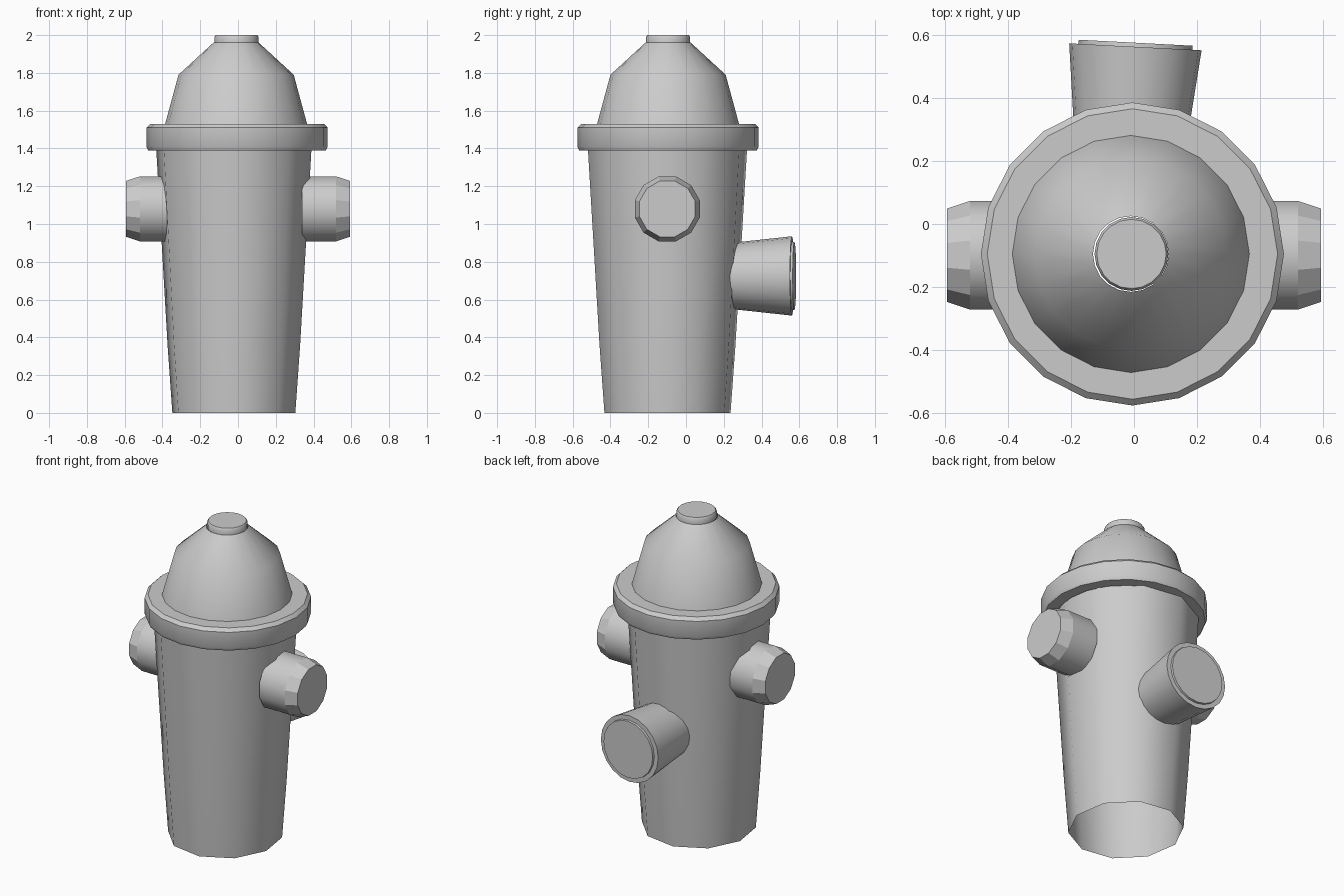
import bpy, bmesh, math
from mathutils import Vector

if "Cube" in bpy.data.objects:
    bpy.data.objects.remove(bpy.data.objects["Cube"])


def lathe(name, profile, sides, origin, axis='Z', phase=0.0, scale=(1, 1),
          cap_start=True, cap_end=True, smooth=40):
    """Revolve (radius, height) points about an axis through origin."""
    u, v, w = {'Z': ((1, 0, 0), (0, 1, 0), (0, 0, 1)),
               'X': ((0, 1, 0), (0, 0, 1), (1, 0, 0)),
               '-X': ((0, -1, 0), (0, 0, 1), (-1, 0, 0)),
               'Y': ((-1, 0, 0), (0, 0, 1), (0, 1, 0))}[axis]
    u, v, w = Vector(u), Vector(v), Vector(w)
    bm = bmesh.new()
    rings = []
    for r, h in profile:
        ring = []
        for i in range(sides):
            a = math.radians(phase) + 2 * math.pi * i / sides
            ring.append(bm.verts.new(w * h + u * r * scale[0] * math.cos(a)
                                     + v * r * scale[1] * math.sin(a)))
        rings.append(ring)
    for a, b in zip(rings, rings[1:]):
        for i in range(sides):
            j = (i + 1) % sides
            bm.faces.new((a[i], a[j], b[j], b[i]))
    if cap_start:
        bm.faces.new(rings[0][::-1])
    if cap_end:
        bm.faces.new(rings[-1])
    me = bpy.data.meshes.new(name)
    bm.to_mesh(me)
    bm.free()
    ob = bpy.data.objects.new(name, me)
    bpy.context.collection.objects.link(ob)
    ob.location = origin
    if smooth:
        bpy.ops.object.select_all(action='DESELECT')
        ob.select_set(True)
        bpy.context.view_layer.objects.active = ob
        bpy.ops.object.shade_smooth_by_angle(angle=math.radians(smooth))
    return ob


# Tapered barrel, open underneath
lathe("barrel", [(0.333, 0), (0.359, 0.36), (0.421, 1.41)], 10,
      (-0.022, -0.098, 0), phase=-45, scale=(0.99, 1.015),
      cap_start=False, cap_end=False)

# Flange, dome and top knob
lathe("flange", [(0.40, 1.39), (0.47, 1.39), (0.48, 1.41), (0.48, 1.51),
                 (0.46, 1.53), (0.37, 1.53)], 20, (-0.005, -0.095, 0),
      phase=90, cap_start=False, cap_end=False)
lathe("dome", [(0.377, 1.525), (0.305, 1.79), (0.12, 1.96)], 20,
      (-0.01, -0.095, 0), phase=90, cap_start=False, cap_end=False)
lathe("top_knob", [(0.107, 1.95), (0.117, 1.957), (0.117, 1.99), (0.11, 2.0)],
      20, (-0.008, -0.095, 0), phase=90)

# Side outlets with chamfered faceted caps
for side, axis in (("right", 'X'), ("left", '-X')):
    o = (0, -0.099, 1.08)
    lathe("outlet_" + side, [(0.178, 0.34), (0.178, 0.52)], 12, o, axis,
          phase=15, cap_start=False, cap_end=False)
    lathe("outlet_cap_" + side, [(0.178, 0.52), (0.153, 0.593)], 12, o, axis,
          phase=15, cap_start=False, smooth=0)

# Flared rear outlet with a raised disc, slightly turned
for name, prof in (("rear_outlet", [(0.173, 0.22), (0.21, 0.562)]),
                   ("rear_disc", [(0.183, 0.55), (0.18, 0.575)])):
    ob = lathe(name, prof, 20, (-0.025, 0, 0.725), 'Y',
               cap_start=False)
    ob.rotation_euler.z = math.radians(-3)
